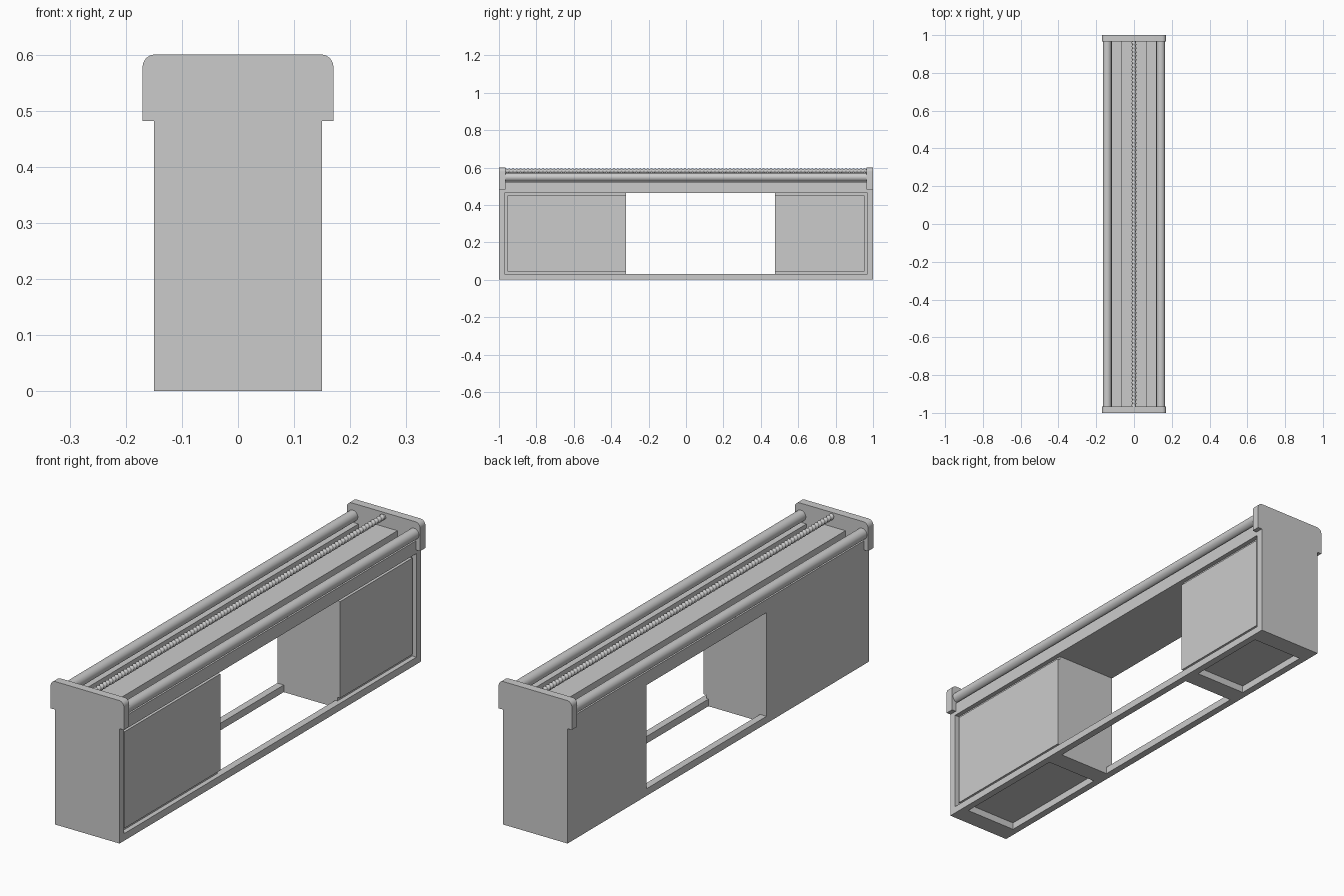
import bpy, bmesh, math

cube = bpy.data.objects.get("Cube")
if cube:
    bpy.data.objects.remove(cube, do_unlink=True)

grey = bpy.data.materials.new("plain grey")
grey.use_nodes = True
colour = (0.6, 0.6, 0.6, 1)
grey.diffuse_color = colour
grey.node_tree.nodes["Principled BSDF"].inputs["Base Color"].default_value = colour


def finish(name, bm, smooth=False):
    bmesh.ops.recalc_face_normals(bm, faces=bm.faces[:])
    mesh = bpy.data.meshes.new(name)
    bm.to_mesh(mesh)
    bm.free()
    mesh.materials.append(grey)
    ob = bpy.data.objects.new(name, mesh)
    bpy.context.collection.objects.link(ob)
    if smooth:
        bpy.ops.object.select_all(action='DESELECT')
        ob.select_set(True)
        bpy.context.view_layer.objects.active = ob
        bpy.ops.object.shade_smooth_by_angle(angle=math.radians(40))
    return ob


def box(name, x, y, z):
    bm = bmesh.new()
    bmesh.ops.create_cube(bm, size=1)
    for v in bm.verts:
        v.co = [(r[0] + r[1]) / 2 + c * (r[1] - r[0]) for r, c in zip((x, y, z), v.co)]
    return finish(name, bm)


def revolve(name, centre, rings, radius, sides, length):
    """Rod along y; radius(t, a) gives the surface distance."""
    bm = bmesh.new()
    rows = []
    for i in range(rings + 1):
        y = length * (i / rings - 0.5)
        row = []
        for k in range(sides):
            a = math.tau * k / sides
            r = radius(y, a)
            row.append(bm.verts.new((centre[0] + r * math.cos(a), y, centre[1] + r * math.sin(a))))
        rows.append(row)
    for lo, hi in zip(rows, rows[1:]):
        for k in range(sides):
            n = (k + 1) % sides
            bm.faces.new((lo[k], lo[n], hi[n], hi[k]))
    bm.faces.new(rows[0])
    bm.faces.new(rows[-1])
    return finish(name, bm, smooth=True)


HALF, RAIL, TOP, DECK = 0.15, 0.03, 0.465, 0.5
BACK, FACE = 0.13, 0.142       # recess depth and door face
MARGIN = 0.08

# Cabinets, each with its open base frame and inset door
for name, y0, y1, outer in (("front", -1, -0.32, -1), ("rear", 0.475, 1, 1)):
    box(name + "_cabinet", (-HALF, BACK), (y0, y1), (RAIL, TOP))
    box(name + "_base_bar_a", (-HALF + RAIL, HALF - RAIL), (y0, y0 + MARGIN), (0, RAIL))
    box(name + "_base_bar_b", (-HALF + RAIL, HALF - RAIL), (y1 - MARGIN, y1), (0, RAIL))
    end = (y0, y0 + RAIL) if outer < 0 else (y1 - RAIL, y1)
    box(name + "_door_stile", (BACK, HALF), end, (RAIL, TOP))
    gap = 0.015
    door = (end[1] + gap, y1) if outer < 0 else (y0, end[0] - gap)
    box(name + "_door", (BACK, FACE), door, (RAIL + gap, TOP - gap))

# Long base rails and top deck
for side, s in (("left", 1), ("right", -1)):
    box(side + "_base_rail", sorted((s * (HALF - RAIL), s * HALF)), (-1, 1), (0, RAIL))
    box(side + "_ledge", sorted((s * 0.116, s * HALF)), (-0.965, 0.965), (DECK, 0.52))
    revolve(side + "_guide_rod", (s * 0.142, 0.548), 1, lambda y, a: 0.023, 32, 1.93)
box("top_deck", (-HALF, HALF), (-1, 1), (TOP, DECK))
box("centre_bed", (-0.065, 0.065), (-0.965, 0.965), (DECK, 0.54))

# Threaded drive screw
PITCH = 0.02


def thread(y, a):
    phase = (y / PITCH - a / math.tau) % 1
    return 0.009 + 0.009 * min(phase, 1 - phase)


revolve("drive_screw", (0, 0.582), 576, thread, 12, 1.93)

# End plates with rounded upper corners
R = 0.022
profile = [(-0.17, 0.482), (0.17, 0.482)]
for cx, start in ((0.17 - R, 0), (R - 0.17, 90)):
    for i in range(9):
        a = math.radians(start + i * 90 / 8)
        profile.append((cx + R * math.cos(a), 0.6 - R + R * math.sin(a)))
for name, y in (("front_end_plate", -1), ("rear_end_plate", 0.965)):
    bm = bmesh.new()
    face = bm.faces.new([bm.verts.new((x, y, z)) for x, z in profile])
    out = bmesh.ops.extrude_face_region(bm, geom=[face])
    moved = [g for g in out["geom"] if isinstance(g, bmesh.types.BMVert)]
    bmesh.ops.translate(bm, verts=moved, vec=(0, 0.035, 0))
    finish(name, bm, smooth=True)
